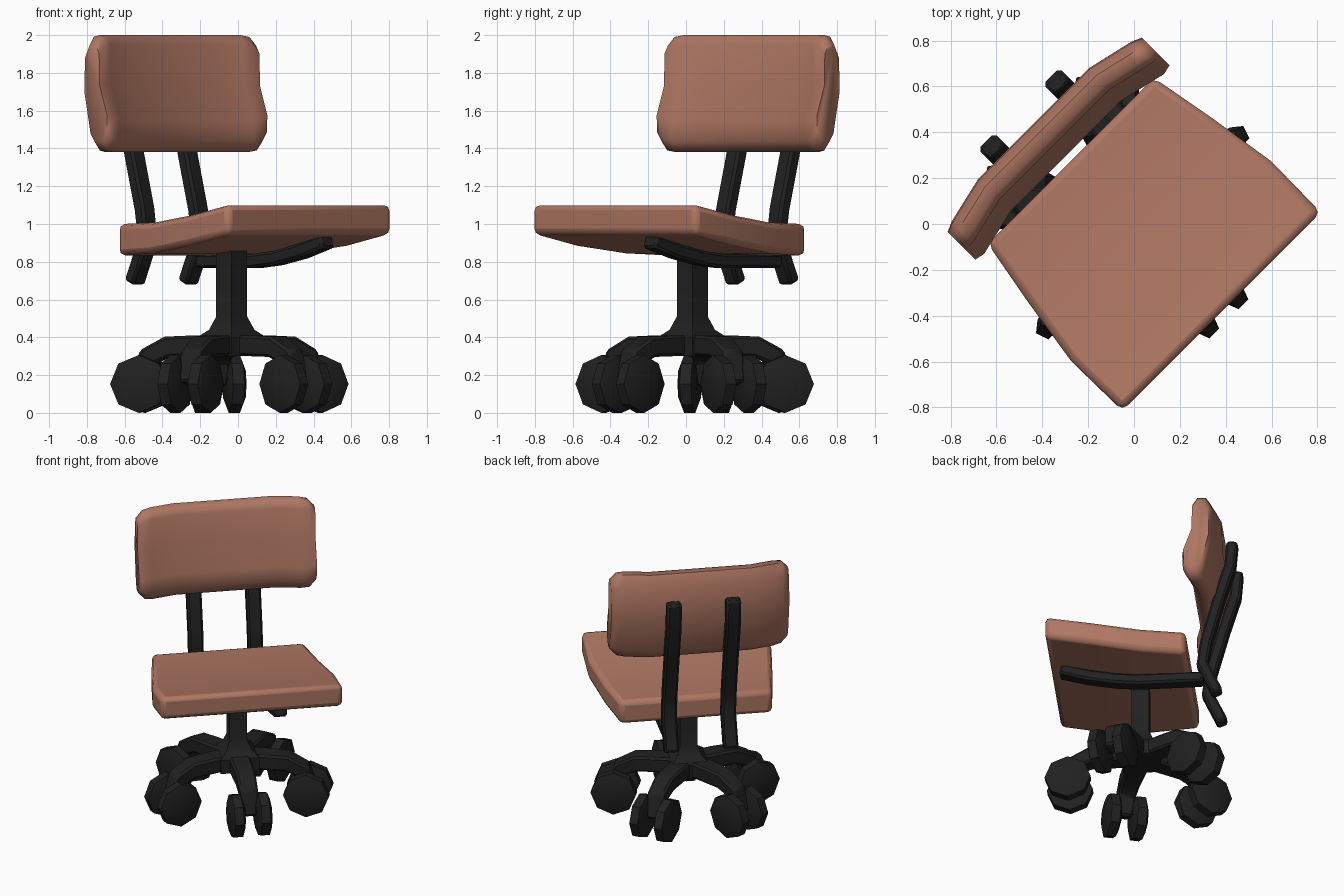
import bpy, bmesh, math
from mathutils import Matrix, Vector

if "Cube" in bpy.data.objects:
    bpy.data.objects.remove(bpy.data.objects["Cube"])

TURN = Matrix.Rotation(math.radians(45), 4, 'Z')   # whole chair is turned 45 degrees
HUB = Matrix.Translation((0, 0.047, 0))


def material(name, rgb):
    m = bpy.data.materials.new(name)
    m.diffuse_color = (*rgb, 1)
    m.use_nodes = True
    m.node_tree.nodes["Principled BSDF"].inputs["Base Color"].default_value = m.diffuse_color
    return m


BROWN = material("brown upholstery", (0.43, 0.185, 0.125))
BLACK = material("black plastic", (0.015, 0.015, 0.015))


def loft(name, rings, mat, matrix=Matrix(), bevel=0, segments=1, angle=40):
    """Skin a list of closed rings, cap both ends."""
    bm = bmesh.new()
    vs = [[bm.verts.new(p) for p in r] for r in rings]
    n = len(rings[0])
    for a, b in zip(vs, vs[1:]):
        for i in range(n):
            j = (i + 1) % n
            bm.faces.new((a[i], a[j], b[j], b[i]))
    bm.faces.new(vs[0][::-1])
    bm.faces.new(vs[-1])
    bm.transform(TURN @ matrix)
    bmesh.ops.recalc_face_normals(bm, faces=bm.faces)
    me = bpy.data.meshes.new(name)
    bm.to_mesh(me)
    bm.free()
    me.materials.append(mat)
    ob = bpy.data.objects.new(name, me)
    bpy.context.collection.objects.link(ob)
    if bevel:
        m = ob.modifiers.new("bevel", 'BEVEL')
        m.width, m.segments = bevel, segments
        m.limit_method, m.angle_limit = 'ANGLE', math.radians(40)
    bpy.ops.object.select_all(action='DESELECT')
    ob.select_set(True)
    bpy.context.view_layer.objects.active = ob
    bpy.ops.object.shade_smooth_by_angle(angle=math.radians(angle))
    return ob


def strip(name, path, widths, thick, x=0, matrix=Matrix(), bevel=0.014):
    """Rectangular bar swept along a (y, z) path."""
    pts = [Vector(p) for p in path]
    rings = []
    for i, p in enumerate(pts):
        t = (pts[min(i + 1, len(pts) - 1)] - pts[max(i - 1, 0)]).normalized()
        n = Vector((-t.y, t.x)) * thick / 2
        w = widths[i] / 2
        rings.append([(x - w, *(p - n)), (x + w, *(p - n)), (x + w, *(p + n)), (x - w, *(p + n))])
    return loft(name, rings, BLACK, matrix, bevel)


# Seat: sections from front to back (y, half width, top z, bottom z)
seat = [(-0.54, 0.612, 1.105, 0.945), (-0.23, 0.617, 1.045, 0.885),
        (0.085, 0.568, 1.008, 0.845), (0.39, 0.512, 1.0, 0.832)]
loft("seat", [[(-w, y, b), (w, y, b), (w, y, t), (-w, y, t)] for y, w, t, b in seat],
     BROWN, bevel=0.032, segments=2)

# Backrest: side profile (y, z) lofted across the width, ends curving forward
profile = [(0.52, 2.0), (0.575, 2.0), (0.615, 1.92), (0.62, 1.7), (0.565, 1.43), (0.53, 1.38),
           (0.465, 1.38), (0.425, 1.44), (0.42, 1.55), (0.485, 1.74), (0.49, 1.95)]
half = [(0.6, 0.82, 0.85, -0.055), (0.555, 0.97, 1, -0.05), (0.5, 1, 1, -0.037), (0.34, 1, 1, 0)]
sections = [(-u, a, b, c) for u, a, b, c in half] + half[::-1]
loft("backrest", [[(u, 0.52 + (y - 0.52) * ts + sh, 1.69 + (z - 1.69) * zs) for y, z in profile]
                  for u, zs, ts, sh in sections], BROWN, angle=60)

# Back posts
post = [(0.575, 0.69), (0.475, 0.91), (0.50, 1.08), (0.585, 1.4), (0.66, 1.65), (0.675, 1.83)]
for side, x in (("left", -0.2), ("right", 0.2)):
    strip(side + "_back_post", post, [0.1] * 6, 0.075, x)

# Single bent bar under the right half of the seat
strip("under_seat_bar", [(-0.47, 0.91), (-0.28, 0.855), (-0.1, 0.82), (0.05, 0.805), (0.48, 0.805)],
      [0.1] * 5, 0.075, 0.2)

# Square column with flared foot and hub
column = [(0.3, 0.13), (0.4, 0.13), (0.44, 0.085), (0.51, 0.058), (0.88, 0.058)]
loft("column", [[(-r, -r, z), (r, -r, z), (r, r, z), (-r, r, z)] for z, r in column], BLACK, HUB)

# Five arms with twin casters
wheel = [(-0.05, 0.1), (-0.03, 0.153), (0.03, 0.153), (0.05, 0.1)]
for k in range(5):
    m = HUB @ Matrix.Rotation(k * math.tau / 5, 4, 'Z')
    strip(f"arm_{k + 1}", [(0, 0.355), (-0.2, 0.355), (-0.34, 0.35), (-0.44, 0.3), (-0.48, 0.15)],
          [0.14, 0.14, 0.13, 0.12, 0.09], 0.11, 0, m)
    for side, x in (("a", -0.09), ("b", 0.09)):
        loft(f"caster_{k + 1}{side}",
             [[(x + t, -0.48 + r * math.cos(i * math.tau / 8), 0.153 + r * math.sin(i * math.tau / 8))
               for i in range(8)] for t, r in wheel], BLACK, m)
